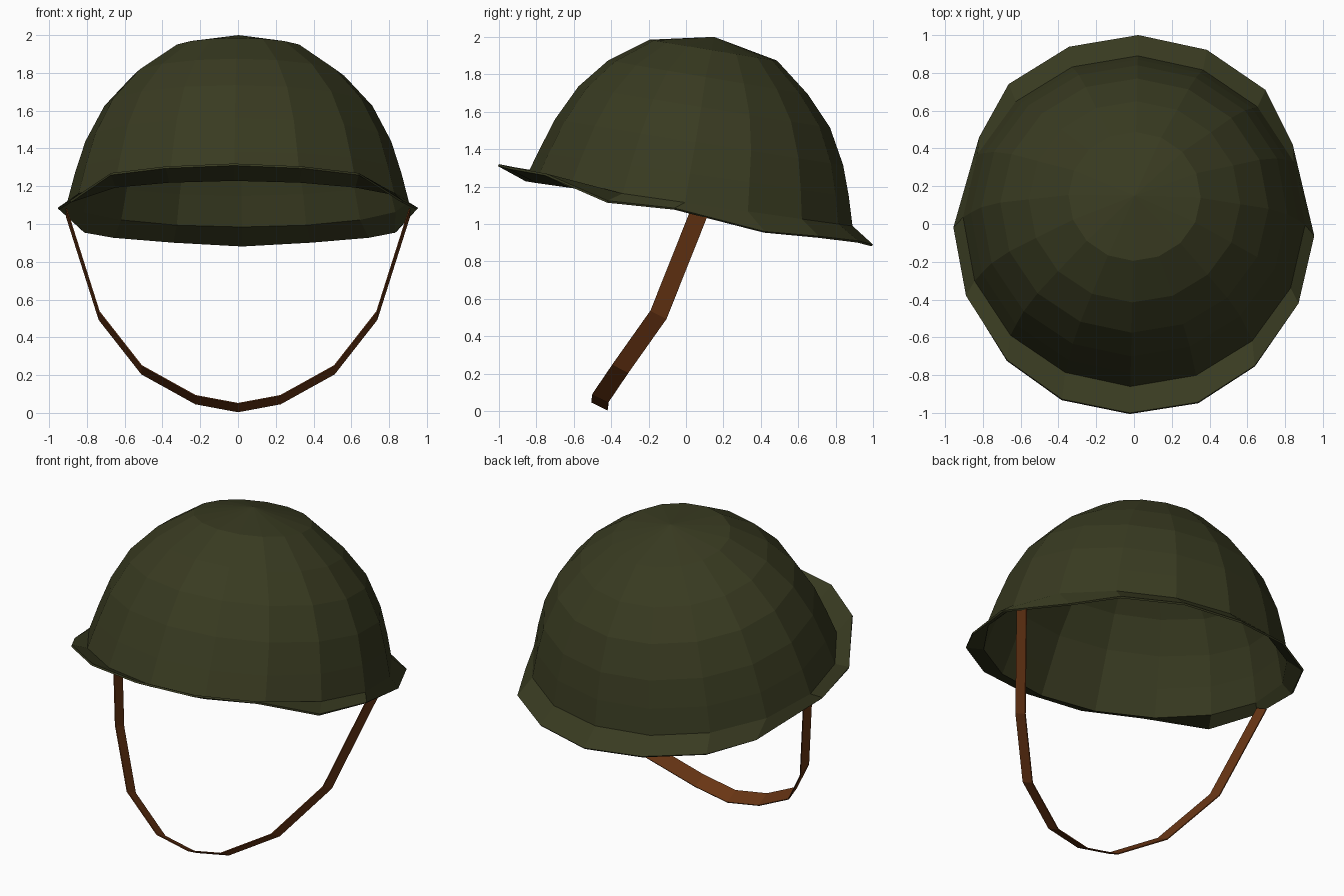
import bpy, bmesh, math
from mathutils import Matrix, Vector

if "Cube" in bpy.data.objects:
    bpy.data.objects.remove(bpy.data.objects["Cube"])

SEGS = 16


def material(name, rgb):
    m = bpy.data.materials.new(name)
    m.diffuse_color = (*rgb, 1)
    m.use_nodes = True
    m.node_tree.nodes["Principled BSDF"].inputs["Base Color"].default_value = m.diffuse_color
    return m


def finish(bm, name, mat, thickness, offset):
    me = bpy.data.meshes.new(name)
    bm.normal_update()
    bm.to_mesh(me)
    bm.free()
    ob = bpy.data.objects.new(name, me)
    bpy.context.collection.objects.link(ob)
    me.materials.append(mat)
    mod = ob.modifiers.new("thickness", "SOLIDIFY")
    mod.thickness = thickness
    mod.offset = offset
    return ob


green = material("olive_paint", (0.040, 0.043, 0.015))
brown = material("leather", (0.14, 0.036, 0.007))

# Dome rings: front (y, z), back (y, z), half width in x
rings = [
    (-0.195, 1.985, 0.487, 1.873, 0.35),
    (-0.415, 1.875, 0.650, 1.695, 0.56),
    (-0.575, 1.735, 0.770, 1.515, 0.71),
    (-0.700, 1.560, 0.840, 1.315, 0.81),
    (-0.790, 1.385, 0.870, 1.150, 0.865),
    (-0.860, 1.240, 0.890, 0.990, 0.905),
]
# Flared brim edge, front to back along the right side
brim = [(0, -1, 1.32), (0.36, -0.935, 1.305), (0.655, -0.735, 1.27),
        (0.88, -0.40, 1.125), (0.955, -0.04, 1.085), (0.83, 0.44, 0.96),
        (0.68, 0.725, 0.935), (0.365, 0.93, 0.91), (0, 1, 0.89)]
brim += [(-x, y, z) for x, y, z in brim[-2:0:-1]]

# Helmet shell: tilted rings joined down to the brim edge
bm = bmesh.new()
loops = []
for fy, fz, by, bz, rx in rings:
    loop = []
    for k in range(SEGS):
        t = math.tau * k / SEGS
        c = (1 + math.cos(t)) / 2
        loop.append(bm.verts.new((rx * math.sin(t), by + (fy - by) * c, bz + (fz - bz) * c)))
    loops.append(loop)
loops.append([bm.verts.new(p) for p in brim])
apex = bm.verts.new((0, 0.15, 2.0))
for k in range(SEGS):
    n = (k + 1) % SEGS
    bm.faces.new((loops[0][k], loops[0][n], apex))
    for up, low in zip(loops, loops[1:]):
        bm.faces.new((low[k], low[n], up[n], up[k]))
bmesh.ops.transform(bm, matrix=Matrix.Rotation(math.radians(-1.3), 4, 'Z'), verts=bm.verts)
finish(bm, "helmet_shell", green, 0.012, -1)

# Chin strap: flat band swept along a mirrored path
path = [(0.908, 0.07, 1.06), (0.735, -0.147, 0.515), (0.51, -0.35, 0.228),
        (0.225, -0.457, 0.07), (0, -0.462, 0.028)]
path = [(-x, y, z) for x, y, z in path] + path[-2::-1]
half = Vector((0, 0.043, -0.022))
bm = bmesh.new()
pairs = [(bm.verts.new(Vector(p) - half), bm.verts.new(Vector(p) + half)) for p in path]
for a, b in zip(pairs, pairs[1:]):
    bm.faces.new((a[0], b[0], b[1], a[1]))
finish(bm, "chin_strap", brown, 0.006, 0)
